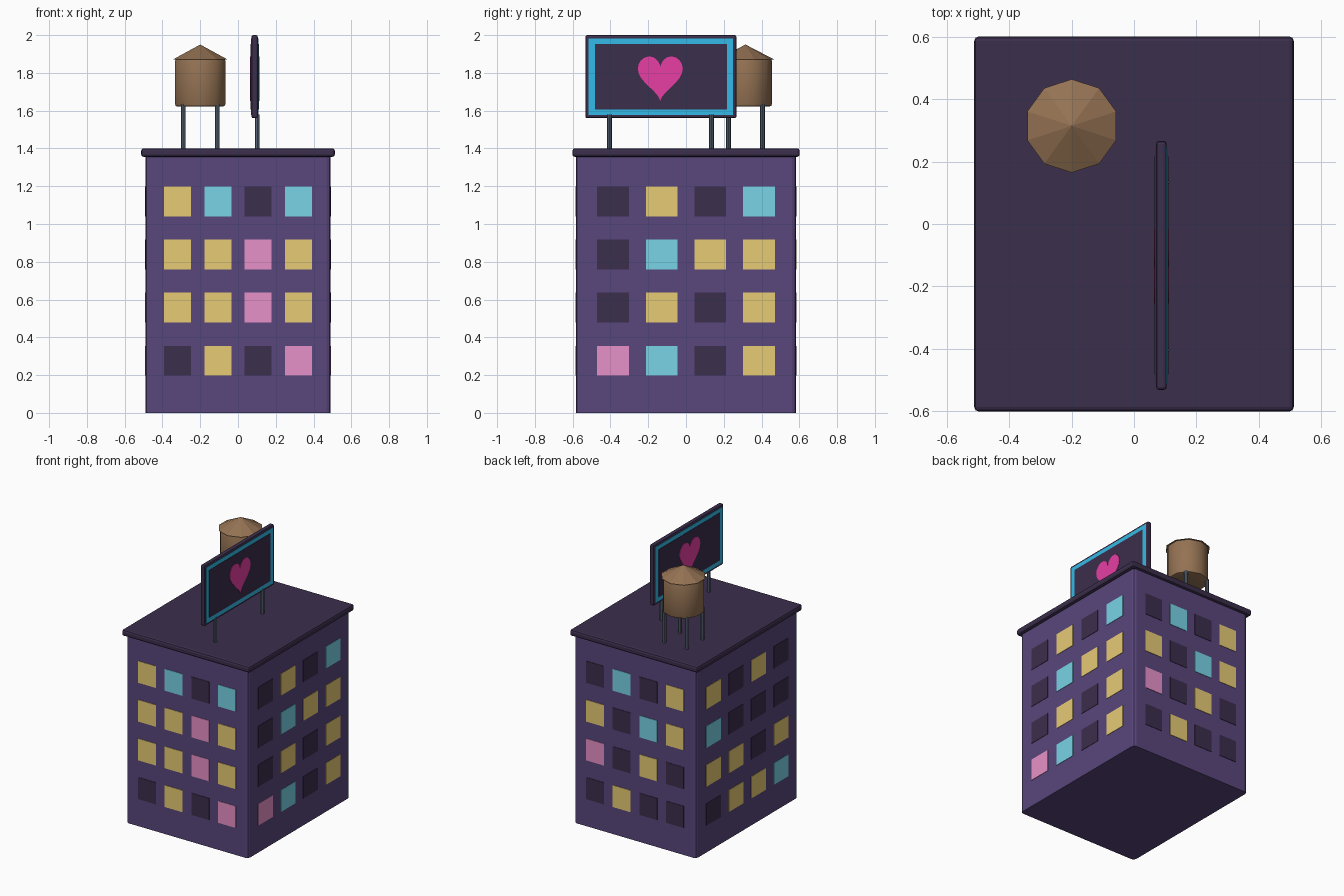
import bpy, bmesh, math

if "Cube" in bpy.data.objects:
    bpy.data.objects.remove(bpy.data.objects["Cube"])

def mat(name, r, g, b):
    lin = [((c / 255 + 0.055) / 1.055) ** 2.4 if c > 10 else c / 255 / 12.92 for c in (r, g, b)]
    m = bpy.data.materials.new(name)
    m.diffuse_color = (*lin, 1)
    m.use_nodes = True
    m.node_tree.nodes["Principled BSDF"].inputs["Base Color"].default_value = m.diffuse_color
    return m

BODY = mat("purple wall", 89, 70, 124)
DARK = mat("dark plum", 59, 46, 76)
YEL = mat("warm yellow", 255, 224, 130)
CYAN = mat("pale cyan", 134, 233, 255)
PINK = mat("soft pink", 255, 161, 221)
TEAL = mat("bright blue", 56, 201, 248)
NEON = mat("hot pink", 255, 70, 181)
WOOD = mat("brown wood", 148, 114, 83)
STEEL = mat("grey steel", 90, 102, 118)

def finish(name, bm, m, smooth=False):
    bmesh.ops.recalc_face_normals(bm, faces=bm.faces[:])
    me = bpy.data.meshes.new(name)
    bm.to_mesh(me)
    bm.free()
    me.materials.append(m)
    ob = bpy.data.objects.new(name, me)
    bpy.context.collection.objects.link(ob)
    if smooth:
        bpy.context.view_layer.objects.active = ob
        bpy.ops.object.select_all(action='DESELECT')
        ob.select_set(True)
        bpy.ops.object.shade_smooth_by_angle(angle=math.radians(40))
    return ob

def box(name, c, s, m, bevel=0, vertical_only=False):
    bm = bmesh.new()
    bmesh.ops.create_cube(bm, size=1)
    for v in bm.verts:
        v.co = [c[i] + v.co[i] * s[i] for i in range(3)]
    if bevel:
        es = [e for e in bm.edges if not vertical_only
              or abs(e.verts[0].co.z - e.verts[1].co.z) > 0.01]
        bmesh.ops.bevel(bm, geom=es, offset=bevel, segments=2, profile=0.5, affect='EDGES')
    return finish(name, bm, m)

def cone(name, x, y, z0, z1, r0, r1, sides, m, smooth=False, bevel=0):
    bm = bmesh.new()
    bmesh.ops.create_cone(bm, cap_ends=True, segments=sides, radius1=r0, radius2=r1, depth=z1 - z0)
    if bevel:
        es = [e for e in bm.edges if abs(e.verts[0].co.z - e.verts[1].co.z) < 1e-4]
        bmesh.ops.bevel(bm, geom=es, offset=bevel, segments=2, profile=0.5, affect='EDGES')
    bmesh.ops.translate(bm, verts=bm.verts[:], vec=(x, y, (z0 + z1) / 2))
    return finish(name, bm, m, smooth)

# building and roof slab
HX, HY = 0.49, 0.583
box("building_body", (0, 0, 0.685), (2 * HX, 2 * HY, 1.37), BODY, 0.022, True)
box("roof_slab", (0, 0, 1.378), (1.026, 1.204, 0.046), DARK, 0.014)

# windows: rows top to bottom, columns along +x (front, back) or +y (sides)
KEY = {'Y': YEL, 'C': CYAN, 'P': PINK, 'D': DARK}
WALLS = {
    "front": ["YCDC", "YYPY", "YYPY", "DYDP"],
    "right": ["DYDC", "DCYY", "DYDY", "PCDY"],
    "back": ["YDCD", "YCDY", "DYDP", "DDYD"],
    "left": ["DYDY", "DDDC", "YDYY", "CYYD"],
}
T = 0.006
for side, rows in WALLS.items():
    for r, row in enumerate(rows):
        z = 1.12 - 0.2813 * r
        for c, k in enumerate(row):
            if side in ("front", "back"):
                s = -1 if side == "front" else 1
                pos, size = ((c - 1.5) * 0.2133, s * HY, z), (0.142, T, 0.158)
            else:
                s = -1 if side == "left" else 1
                pos, size = (s * HX, (c - 1.5) * 0.258, z), (T, 0.168, 0.158)
            box(f"{side}_window_{r}_{c}", pos, size, KEY[k])

# water tank
TX, TY = -0.20, 0.315
cone("water_tank", TX, TY, 1.622, 1.875, 0.14, 0.14, 10, WOOD, True, 0.012)
cone("tank_roof", TX, TY, 1.872, 1.95, 0.15, 0.0, 10, WOOD)
for i in (-1, 1):
    for j in (-1, 1):
        cone(f"tank_leg_{i}_{j}", TX + i * 0.09, TY + j * 0.09, 1.39, 1.635,
             0.013, 0.013, 8, STEEL, True)

# billboard
BX, BY, BZ = 0.088, -0.133, 1.78
box("billboard_frame", (BX, BY, BZ), (0.034, 0.80, 0.44), DARK, 0.01)
for y in (-0.405, 0.135):
    cone(f"billboard_post_{y}", 0.102, y, 1.39, 1.58, 0.0125, 0.0125, 8, STEEL, True)

def heart(name, x, w, h, t, m):
    bm = bmesh.new()
    vs = []
    for i in range(40):
        a = 2 * math.pi * i / 40
        u = math.sin(a) ** 3
        v = 13 * math.cos(a) - 5 * math.cos(2 * a) - 2 * math.cos(3 * a) - math.cos(4 * a)
        vs.append(bm.verts.new((x - t / 2, BY - 0.003 + u * w / 2, 1.65 + (v + 17) / 28.9 * h)))
    f = bm.faces.new(vs)
    ext = bmesh.ops.extrude_face_region(bm, geom=[f])
    new = [g for g in ext["geom"] if isinstance(g, bmesh.types.BMVert)]
    bmesh.ops.translate(bm, verts=new, vec=(t, 0, 0))
    return finish(name, bm, m)

# neon border, screen and heart on both faces
for n, s in (("right", 1), ("left", -1)):
    fx = BX + s * 0.017
    box(f"neon_border_{n}", (fx, BY, BZ), (0.005, 0.765, 0.405), TEAL)
    box(f"screen_{n}", (fx + s * 0.002, BY, BZ), (0.006, 0.70, 0.345), DARK)
    heart(f"heart_{n}", fx + s * 0.004, 0.238, 0.237, 0.007, NEON)
